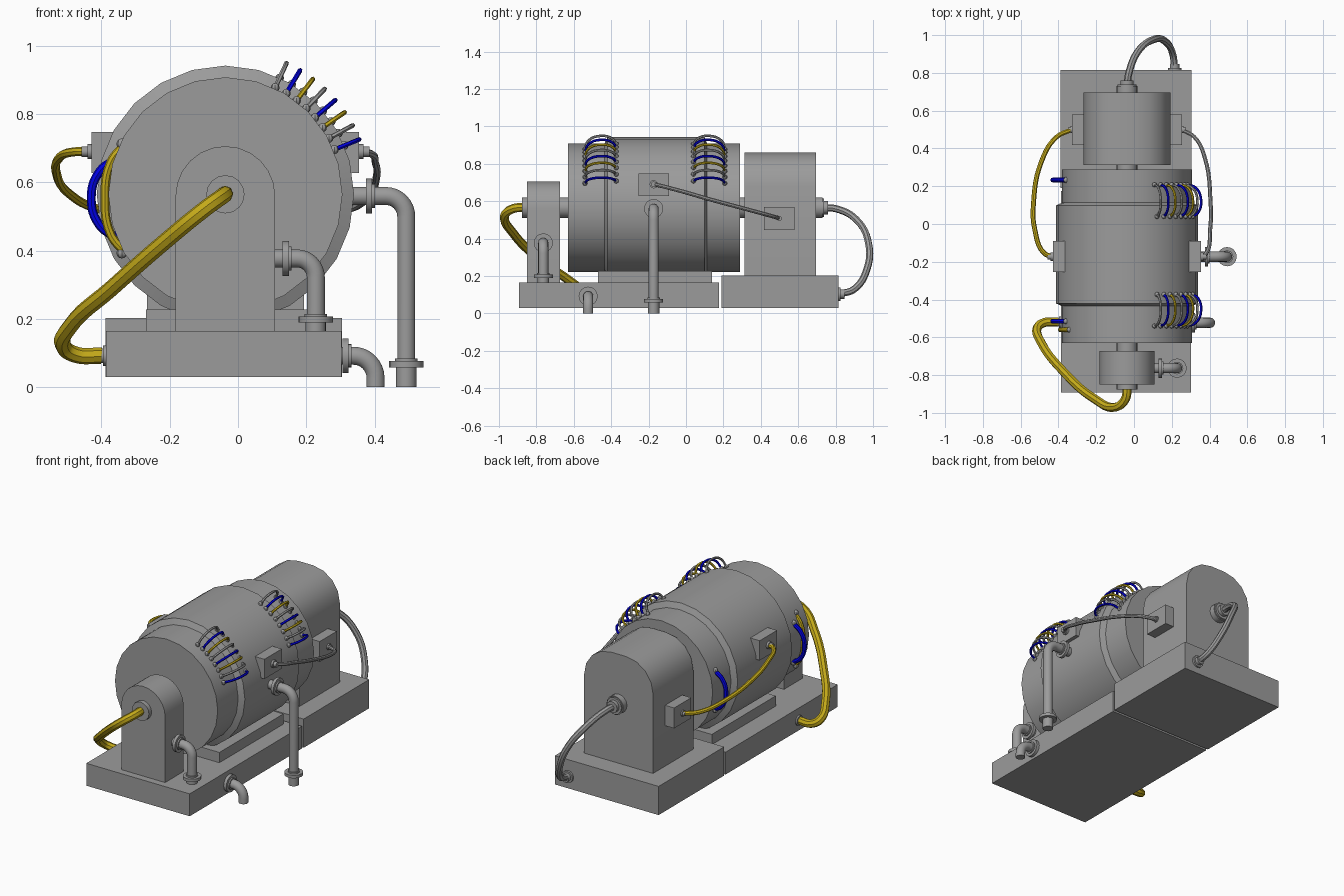
import bpy, bmesh, math
from mathutils import Vector

if "Cube" in bpy.data.objects:
    bpy.data.objects.remove(bpy.data.objects["Cube"])

CX, CZ = -0.037, 0.565          # shared machine axis (runs along y)


def material(name, rgb):
    m = bpy.data.materials.new(name)
    m.diffuse_color = (*rgb, 1)
    m.use_nodes = True
    m.node_tree.nodes["Principled BSDF"].inputs["Base Color"].default_value = m.diffuse_color
    return m


GREY = material("dark_grey", (0.33, 0.33, 0.33))
YELLOW = material("yellow", (0.55, 0.40, 0.01))
BLUE = material("blue", (0.0, 0.0, 0.8))


def smooth(ob):
    bpy.ops.object.select_all(action='DESELECT')
    ob.select_set(True)
    bpy.context.view_layer.objects.active = ob
    bpy.ops.object.shade_smooth_by_angle(angle=math.radians(32))


def finish(name, bm, mat=GREY, smoothed=True):
    bmesh.ops.recalc_face_normals(bm, faces=bm.faces)
    me = bpy.data.meshes.new(name)
    bm.to_mesh(me)
    bm.free()
    ob = bpy.data.objects.new(name, me)
    bpy.context.collection.objects.link(ob)
    me.materials.append(mat)
    if smoothed:
        smooth(ob)
    return ob


def box(name, x0, x1, y0, y1, z0, z1):
    bm = bmesh.new()
    bmesh.ops.create_cube(bm, size=1)
    for v in bm.verts:
        v.co = ((x0 + x1) / 2 + v.co.x * (x1 - x0), (y0 + y1) / 2 + v.co.y * (y1 - y0),
                (z0 + z1) / 2 + v.co.z * (z1 - z0))
    return finish(name, bm, smoothed=False)


def lathe(name, start, axis, profile, n=16):
    """Closed turned part: profile is (distance along axis, radius)."""
    rot = Vector((0, 0, 1)).rotation_difference(Vector(axis))
    bm = bmesh.new()
    rings = [[bm.verts.new(Vector(start) + rot @ Vector((r * math.cos(2 * math.pi * i / n),
              r * math.sin(2 * math.pi * i / n), d))) for i in range(n)] for d, r in profile]
    for a, b in zip(rings, rings[1:]):
        for i in range(n):
            bm.faces.new((a[i], a[(i + 1) % n], b[(i + 1) % n], b[i]))
    bm.faces.new(rings[0])
    bm.faces.new(rings[-1])
    return finish(name, bm)


def arch(name, half, corner, y0, y1, z0, z1, n=6):
    """Housing with rounded top corners, extruded along y."""
    pts = [(CX - half, z0), (CX + half, z0)]
    for s, start in ((1, 0), (-1, math.pi / 2)):
        for i in range(n + 1):
            a = start + math.pi / 2 * i / n
            p = (CX + s * (half - corner) + corner * math.cos(a), z1 - corner + corner * math.sin(a))
            if math.dist(p, pts[-1]) > 1e-5:
                pts.append(p)
    bm = bmesh.new()
    face = bm.faces.new([bm.verts.new((x, y0, z)) for x, z in pts])
    new = bmesh.ops.extrude_face_region(bm, geom=[face])['geom']
    bmesh.ops.translate(bm, vec=(0, y1 - y0, 0), verts=[g for g in new if isinstance(g, bmesh.types.BMVert)])
    return finish(name, bm)


def tube(name, pts, radius, mat=GREY, curved=True, sides=2, res=6):
    cu = bpy.data.curves.new(name, 'CURVE')
    cu.dimensions = '3D'
    cu.bevel_depth, cu.bevel_resolution, cu.resolution_u = radius, sides, res
    cu.use_fill_caps = True
    sp = cu.splines.new('BEZIER' if curved else 'POLY')
    if curved:
        sp.bezier_points.add(len(pts) - 1)
        for p, co in zip(sp.bezier_points, pts):
            p.co = co
            p.handle_left_type = p.handle_right_type = 'AUTO'
    else:
        sp.points.add(len(pts) - 1)
        for p, co in zip(sp.points, pts):
            p.co = (*co, 1)
    cu.materials.append(mat)
    ob = bpy.data.objects.new(name, cu)
    bpy.context.collection.objects.link(ob)
    bpy.ops.object.select_all(action='DESELECT')
    ob.select_set(True)
    bpy.context.view_layer.objects.active = ob
    bpy.ops.object.convert(target='MESH')
    smooth(bpy.context.view_layer.objects.active)


def gland(name, start, axis, r=0.022, length=0.03):
    lathe(name, start, axis, [(0, r), (length * .4, r), (length * .4, r * .7), (length, r * .7)], 12)


# Base plates and drum saddle
box("front_base", -0.387, 0.303, -0.893, 0.176, 0.03, 0.165)
box("rear_base", -0.388, 0.305, 0.19, 0.815, 0.03, 0.203)
box("drum_saddle", -0.27, 0.205, -0.47, 0.14, 0.16, 0.227)

# Main drum with wider middle, and the round-topped housings
lathe("drum", (CX, 0, CZ), (0, 1, 0),
      [(-0.63, 0.343), (-0.435, 0.343), (-0.42, 0.377), (0.098, 0.377), (0.113, 0.343), (0.288, 0.343)], 24)
arch("front_gearbox", 0.146, 0.146, -0.85, -0.673, 0.16, 0.706)
arch("rear_motor", 0.23, 0.18, 0.312, 0.695, 0.2, 0.86, 4)

# Shaft pieces along the axis
lathe("front_shaft", (CX, -0.876, CZ), (0, 1, 0), [(0, 0.056), (0.26, 0.056)])
lathe("rear_shaft", (CX, 0.27, CZ), (0, 1, 0), [(0, 0.056), (0.46, 0.056)])

# Junction boxes and cable glands on both sides
for side, s in (("left", -1), ("right", 1)):
    xs = sorted((CX + s * 0.30, CX + s * 0.392))
    box(side + "_drum_junction_box", *xs, -0.255, -0.09, 0.628, 0.747)
    gland(side + "_drum_gland", (CX + s * 0.392, -0.173, 0.69), (s, 0, 0))
    xs = sorted((CX + s * 0.22, CX + s * 0.29))
    box(side + "_motor_junction_box", *xs, 0.417, 0.58, 0.447, 0.57)
    gland(side + "_motor_gland", (CX + s * 0.29, 0.5, 0.508), (s, 0, 0), 0.018, 0.02)

# Long cables
tube("left_side_cable", [(-0.43, -0.173, 0.69), (-0.475, -0.155, 0.69), (-0.525, -0.03, 0.67),
     (-0.532, 0.11, 0.627), (-0.49, 0.33, 0.563), (-0.41, 0.46, 0.522), (-0.33, 0.5, 0.508)], 0.013, YELLOW)
tube("right_side_cable", [(0.35, -0.173, 0.69), (0.378, -0.16, 0.688), (0.403, -0.03, 0.655),
     (0.405, 0.12, 0.612), (0.375, 0.35, 0.55), (0.32, 0.46, 0.52), (0.25, 0.5, 0.508)], 0.011)
gland("rear_upper_gland", (CX, 0.725, CZ), (0, 1, 0), 0.05, 0.035)
gland("rear_lower_gland", (0.215, 0.813, 0.103), (0, 1, 0), 0.036, 0.035)
tube("rear_cable", [(CX, 0.73, 0.562), (-0.027, 0.8, 0.56), (0.02, 0.912, 0.5), (0.105, 0.977, 0.37),
     (0.165, 0.967, 0.235), (0.205, 0.9, 0.13), (0.215, 0.82, 0.103)], 0.019)
gland("front_base_gland", (-0.38, -0.52, 0.092), (-1, 0, 0), 0.03, 0.04)
tube("front_cable", [(CX, -0.86, 0.567), (-0.045, -0.925, 0.56), (-0.1, -0.97, 0.52), (-0.21, -0.925, 0.43),
     (-0.37, -0.785, 0.29), (-0.49, -0.63, 0.18), (-0.512, -0.55, 0.12), (-0.475, -0.522, 0.095),
     (-0.4, -0.52, 0.092)], 0.024, YELLOW)


# Elbow pipes: out along +x, then down
def elbow_pipe(name, x0, x1, y, z, z_end, bend, flange_x, flange_z=None):
    pts = [(x0, y, z)]
    for i in range(9):
        a = math.pi / 2 * i / 8
        pts.append((x1 - bend + bend * math.sin(a), y, z - bend + bend * math.cos(a)))
    pts.append((x1, y, z_end))
    tube(name, pts, 0.027, curved=False, sides=5)
    lathe(name + "_wall_flange", (flange_x, y, z), (1, 0, 0), [(0, 0.051), (0.018, 0.051), (0.018, 0.035), (0.026, 0.035)])
    if flange_z:
        lathe(name + "_lower_flange", (x1, y, flange_z), (0, 0, 1),
              [(-0.067, 0.03), (-0.009, 0.03), (-0.009, 0.051), (0.009, 0.051), (0.009, 0.033), (0.017, 0.033)])


elbow_pipe("drum_pipe", 0.3, 0.493, -0.173, 0.56, 0.0, 0.06, 0.375, 0.067)
elbow_pipe("gearbox_pipe", 0.09, 0.228, -0.763, 0.377, 0.15, 0.055, 0.131, 0.198)
elbow_pipe("base_pipe", 0.28, 0.403, -0.523, 0.092, 0.0, 0.065, 0.306)


# Rows of small wire bridges over the two steps of the drum
def radial(y, r, deg):
    a = math.radians(deg)
    return (CX + r * math.cos(a), y, CZ + r * math.sin(a))


def stud(name, co, r):
    bm = bmesh.new()
    bmesh.ops.create_uvsphere(bm, u_segments=8, v_segments=6, radius=r)
    bmesh.ops.translate(bm, vec=co, verts=bm.verts)
    finish(name, bm)


colours = (GREY, BLUE, YELLOW)
for row, y_in, y_out in (("front", -0.373, -0.54), ("rear", 0.04, 0.208)):
    ym, hy = (y_in + y_out) / 2, (y_out - y_in) / 2
    for i in range(8):
        deg = 65 - i * 6.1
        path = [radial(y_in, 0.37, deg), radial(ym - hy * .8, 0.404, deg), radial(ym, 0.424, deg),
                radial(ym + hy * .8, 0.394, deg), radial(y_out, 0.34, deg)]
        tube(f"{row}_wire_bridge_{i}", path, 0.007, colours[i % 3], sides=1, res=4)
        stud(f"{row}_inner_stud_{i}", radial(y_in, 0.376, deg), 0.013)
        stud(f"{row}_outer_stud_{i}", radial(y_out, 0.345, deg), 0.013)


# Upright cable loops on the left of the drum ends
def side_loop(name, y, z_half, x_tip, mat):
    z0 = 0.553
    xf = CX - math.sqrt(0.343 ** 2 - z_half ** 2)
    tube(name, [(xf + .01, y, z0 + z_half), ((xf + x_tip * 2) / 3, y, z0 + z_half * .65), (x_tip, y, z0),
                ((xf + x_tip * 2) / 3, y, z0 - z_half * .65), (xf + .01, y, z0 - z_half)], 0.013, mat)
    for s in (-1, 1):
        stud(name + "_stud", (xf, y, z0 + s * z_half), 0.016)


side_loop("rear_blue_loop", 0.233, 0.12, -0.43, BLUE)
side_loop("front_blue_loop", -0.515, 0.12, -0.43, BLUE)
side_loop("front_yellow_loop", -0.56, 0.16, -0.39, YELLOW)
